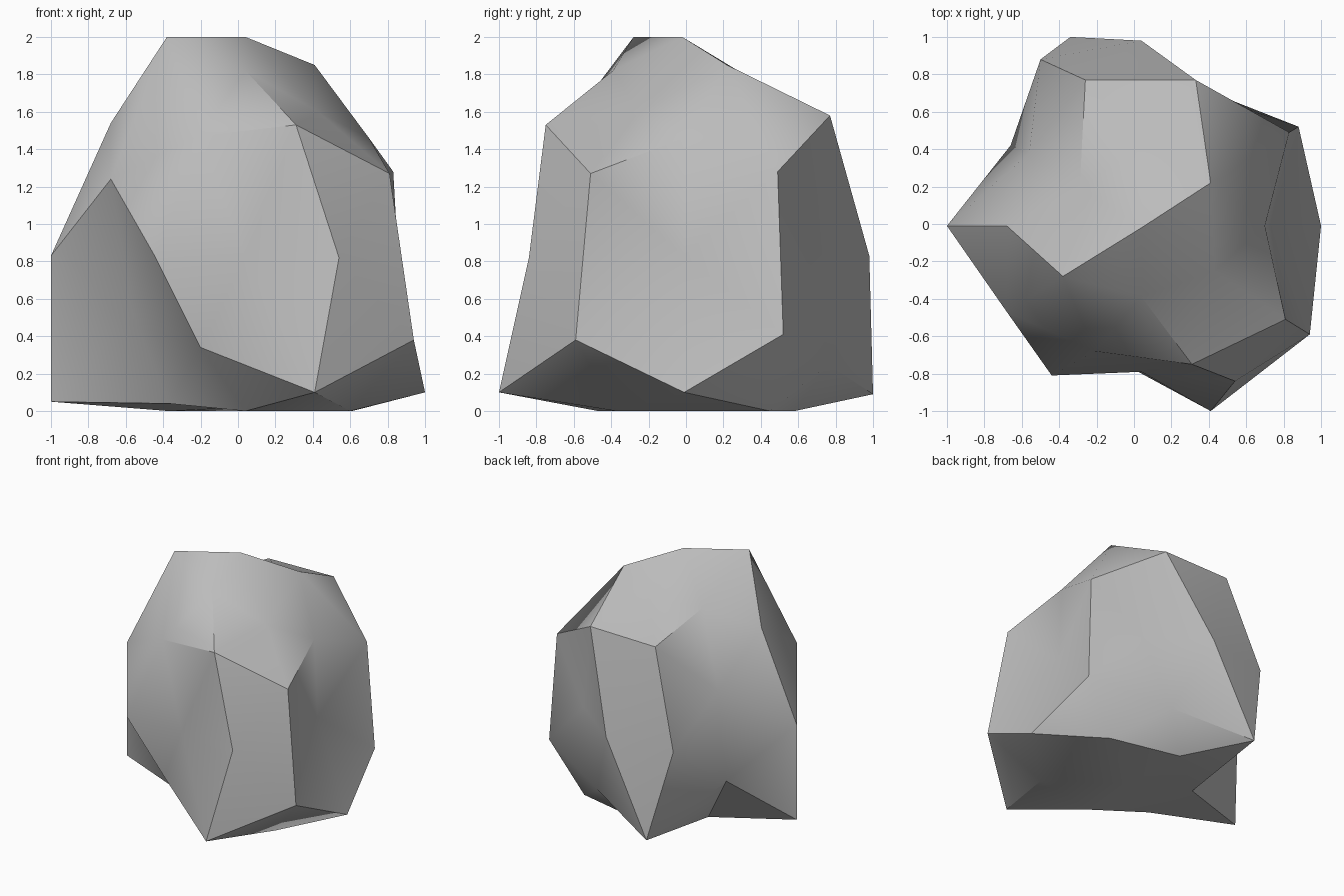
import bpy, bmesh, math
from mathutils import Matrix

cube = bpy.data.objects.get("Cube")
if cube:
    bpy.data.objects.remove(cube, do_unlink=True)

# Corner positions of the boulder, level by level, counter-clockwise from +x
crown = [(.04, -.02, 2)]
cap = [(.41, .22, 1.85), (.04, .41, 1.74), (-.29, .2, 1.68),
       (-.38, -.28, 2), (.04, -.39, 1.82), (.43, -.25, 1.6)]
shoulder = [(.7, -.01, 1.46), (.83, .49, 1.28), (.33, .77, 1.58), (-.26, .77, 1.57),
            (-.56, .38, 1.14), (-.68, -.01, 1.54), (-.68, -.47, 1.24),
            (-.21, -.68, 1.47), (.31, -.75, 1.53), (.81, -.51, 1.27)]
waist = [(.73, -.01, .83), (.47, .66, .84), (.04, .98, .83), (-.5, .88, .81),
         (-1, -.01, .83), (-.44, -.81, .82), (.04, -.79, .82), (.54, -.84, .82)]
foot = [(1, -.01, .1), (.88, .52, .41), (.27, .76, .25), (-.34, 1, .09),
        (-.66, .42, .44), (-1, -.01, .05), (-.56, -.32, .52),
        (-.2, -.67, .34), (.41, -1, .1), (.94, -.59, .38)]
base = [(.61, .45, 0), (.04, .58, 0), (-.37, .24, 0),
        (-.37, -.27, .04), (.04, -.47, 0), (.6, -.37, 0)]
underside = [(.04, -.02, .02)]

# Lowest height of each level on the unit sphere
levels = [(.95, crown), (.7, cap), (.2, shoulder), (-.2, waist),
          (-.7, foot), (-.95, base), (-2, underside)]


def around(vert):
    """Angle about the upright axis, starting just before +x."""
    return (math.atan2(vert.co.y, vert.co.x) + .01) % math.tau


# Ball turned so that an edge midpoint is at the top
half_edge = math.atan(2) / 2
turn = Matrix.Rotation(math.pi / 2, 4, 'Z') @ Matrix.Rotation(-half_edge, 4, 'Y')
bm = bmesh.new()
bmesh.ops.create_icosphere(bm, subdivisions=2, radius=1, matrix=turn)

# Pull every level of the ball to its corners
remaining = list(bm.verts)
for lowest, corners in levels:
    ring = sorted((v for v in remaining if v.co.z > lowest), key=around)
    remaining = [v for v in remaining if v not in ring]
    for vert, corner in zip(ring, corners, strict=True):
        vert.co = corner
bmesh.ops.recalc_face_normals(bm, faces=bm.faces)

mesh = bpy.data.meshes.new("boulder")
bm.to_mesh(mesh)
bm.free()
boulder = bpy.data.objects.new("boulder", mesh)
bpy.context.collection.objects.link(boulder)

# Plain stone grey
stone = bpy.data.materials.new("stone grey")
stone.use_nodes = True
grey = (.5, .5, .5, 1)
stone.diffuse_color = grey
stone.node_tree.nodes["Principled BSDF"].inputs["Base Color"].default_value = grey
mesh.materials.append(stone)

# Soft shading across gentle bends, crisp ridges elsewhere
bpy.context.view_layer.objects.active = boulder
boulder.select_set(True)
bpy.ops.object.shade_smooth_by_angle(angle=math.radians(38))
